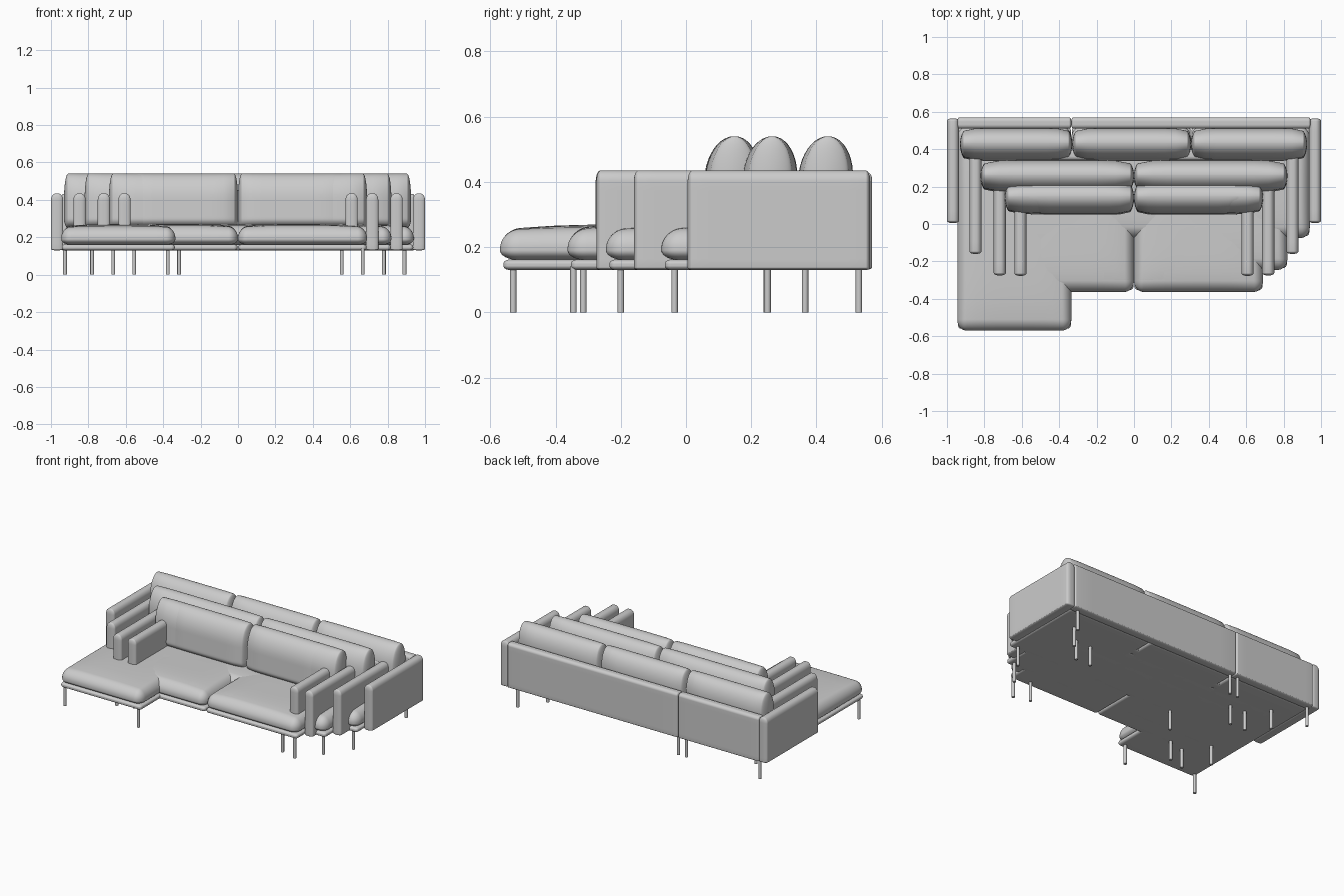
import bpy, bmesh, math
from mathutils import Vector

if "Cube" in bpy.data.objects:
    bpy.data.objects.remove(bpy.data.objects["Cube"])

N = 20  # grid steps per box edge


def spread(t, half, r_lo, r_hi):
    """Grid parameter -> (flat coordinate, corner direction)."""
    r = r_hi if t > 0 else r_lo
    a = abs(t)
    if a <= 0.5:
        lo, hi = -half + r_lo, half - r_hi
        return lo + (hi - lo) * (t + 0.5), 0.0, r
    s = math.tan((a - 0.5) * 2 * math.pi / 4)
    return (half - r if t > 0 else -half + r), math.copysign(s, t), r


def soft_box(name, x, y, z, r, bottom=None, crown=0.0, pinch=0.0, lean=0.0):
    """Upholstered block: rounded box, optionally crowned, pinched at its ends or leaning."""
    lo, hi = Vector((x[0], y[0], z[0])), Vector((x[1], y[1], z[1]))
    mid, half = (lo + hi) / 2, (hi - lo) / 2
    bm = bmesh.new()
    bmesh.ops.create_cube(bm, size=2)
    bmesh.ops.subdivide_edges(bm, edges=bm.edges[:], cuts=N - 1, use_grid_fill=True)
    for v in bm.verts:
        flat, d, rad = Vector(), Vector(), Vector()
        for i in range(3):
            r_lo = bottom if (i == 2 and bottom) else r[i]
            flat[i], d[i], rad[i] = spread(v.co[i], half[i], r_lo, r[i])
        d.normalize()
        p = flat + Vector(d[i] * rad[i] for i in range(3))
        u, w, h = (p[i] / half[i] for i in range(3))
        if h > 0:
            p.z += crown * max(0, 1 - u ** 4) * max(0, 1 - w ** 4) * h
        p.y *= 1 - pinch * abs(u) ** 10
        p.y += lean * h
        v.co = p + mid
    me = bpy.data.meshes.new(name)
    bm.to_mesh(me)
    bm.free()
    me.shade_smooth()
    ob = bpy.data.objects.new(name, me)
    bpy.context.collection.objects.link(ob)
    return ob


def legs(name, xs, ys):
    for x in xs:
        for y in ys:
            bpy.ops.mesh.primitive_cylinder_add(vertices=20, radius=0.01, depth=0.14,
                                                location=(x, y, 0.07))
            bpy.context.object.name = name
            bpy.ops.object.shade_smooth_by_angle()


def arm(name, side, outer, front, back):
    x = sorted((side * outer, side * (outer - 0.065)))
    soft_box(name, x, (front, back), (0.13, 0.435), (0.028, 0.014, 0.035), bottom=0.008)


def seat(name, x, front, back):
    soft_box(name + "_base", (x[0] + .003, x[1] - .003), (front + 0.01, back),
             (0.13, 0.162), (0.02, 0.02, 0.013))
    soft_box(name + "_seat_cushion", x, (front, back), (0.16, 0.252),
             (0.05, 0.06, 0.055), bottom=0.03, crown=0.018)


def back_cushions(name, splits, back):
    for a, b in zip(splits, splits[1:]):
        soft_box(name + "_back_cushion", (a, b), (back - 0.168, back), (0.25, 0.54),
                 (0.022, 0.083, 0.13), bottom=0.05, pinch=0.35, lean=0.008)


def back_panel(name, x, back):
    soft_box(name + "_back_panel", x, (back - 0.06, back), (0.13, 0.432),
             (0.012, 0.022, 0.02), bottom=0.008)


# Corner sofa with a long chaise on the left
for s in (-1, 1):
    arm("corner_sofa_arm", s, 1.0, 0.005, 0.565)
seat("chaise", (-0.945, -0.335), -0.57, 0.52)
for a, b in ((-0.335, 0.305), (0.305, 0.94)):
    seat("corner_sofa", (a, b), -0.075, 0.52)
for a, b in ((-0.945, -0.335), (-0.335, 0.945)):
    back_panel("corner_sofa", (a, b), 0.57)
back_cushions("corner_sofa", (-0.93, -0.33, 0.305, 0.925), 0.511)
legs("chaise_leg", (-0.925, -0.375), (-0.53, 0.53))
legs("corner_sofa_leg", (-0.315, 0.89), (-0.035, 0.53))

# Three straight two-seat sofas nested in front: outer half width, back, seat front, leg x, leg front
for name, outer, back, front, leg_x, leg_y in (
        ("large_sofa", 0.88, 0.40, -0.245, 0.78, -0.20),
        ("medium_sofa", 0.75, 0.285, -0.363, 0.667, -0.345),
        ("small_sofa", 0.64, 0.283, -0.355, 0.555, -0.315)):
    inner = outer - 0.06
    for s in (-1, 1):
        arm(name + "_arm", s, outer, back - 0.56, back)
        seat(name, sorted((0, s * inner)), front, back - 0.05)
    back_panel(name, (-inner, inner), back)
    back_cushions(name, (-inner, 0, inner), back - 0.06)
    legs(name + "_leg", (-leg_x, leg_x), (leg_y, back - 0.035))
